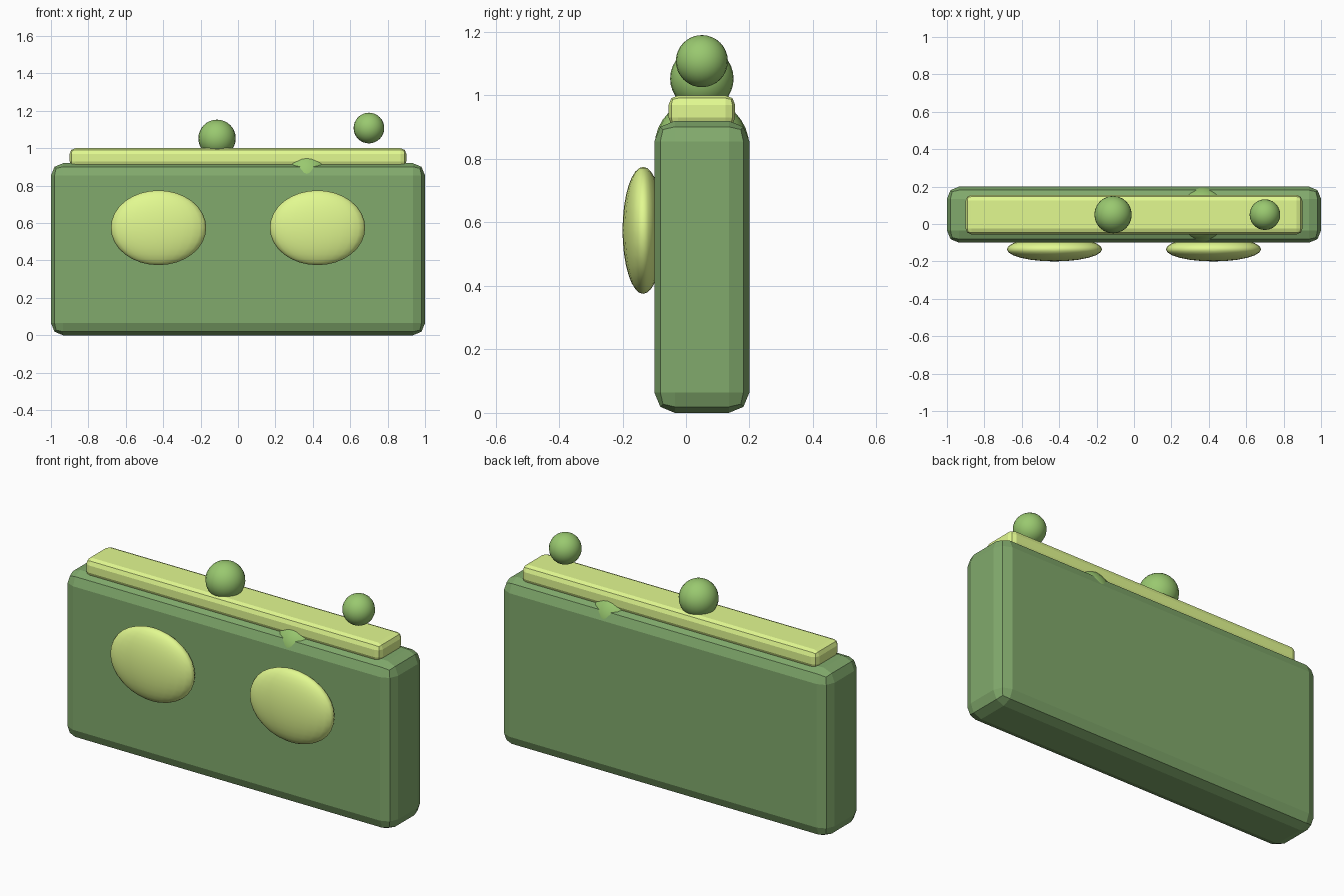
import bpy

if "Cube" in bpy.data.objects:
    bpy.data.objects.remove(bpy.data.objects["Cube"])


def material(name, rgb):
    m = bpy.data.materials.new(name)
    m.diffuse_color = (*rgb, 1)
    m.use_nodes = True
    m.node_tree.nodes["Principled BSDF"].inputs["Base Color"].default_value = m.diffuse_color
    return m


BODY = material("body_green", (0.22, 0.40, 0.15))
PALE = material("pale_lime", (0.76, 0.95, 0.28))
LEAF = material("leaf_green", (0.32, 0.58, 0.16))


def bevelled_box(name, size, centre, bevel, mat):
    bpy.ops.mesh.primitive_cube_add(size=1, location=centre)
    ob = bpy.context.object
    ob.name = name
    ob.scale = size
    bpy.ops.object.transform_apply(location=False, rotation=False, scale=True)
    mod = ob.modifiers.new("Bevel", 'BEVEL')
    mod.width = bevel
    mod.segments = 2
    ob.data.materials.append(mat)


def ball(name, radii, centre, mat):
    bpy.ops.mesh.primitive_uv_sphere_add(segments=24, ring_count=16, radius=1, location=centre)
    ob = bpy.context.object
    ob.name = name
    ob.scale = radii
    bpy.ops.object.transform_apply(location=False, rotation=False, scale=True)
    bpy.ops.object.shade_smooth()
    ob.data.materials.append(mat)


# Main slab and the strip along its top
bevelled_box("body", (2.0, 0.3, 0.92), (0, 0.05, 0.46), 0.065, BODY)
bevelled_box("top_strip", (1.8, 0.21, 0.1), (0, 0.05, 0.95), 0.03, PALE)

# Pair of flattened ovals on the front
for side, x in (("left", -0.425), ("right", 0.425)):
    ball(f"{side}_front_oval", (0.255, 0.065, 0.2), (x, -0.135, 0.575), PALE)

# Balls on top: resting, floating, and one mostly sunk into the body
for name, r, x, z in (("resting_ball", 0.1, -0.112, 1.053),
                      ("floating_ball", 0.082, 0.70, 1.108),
                      ("sunken_ball", 0.149, 0.368, 0.84)):
    ball(name, (r, r, r), (x, 0.05, z), LEAF)
